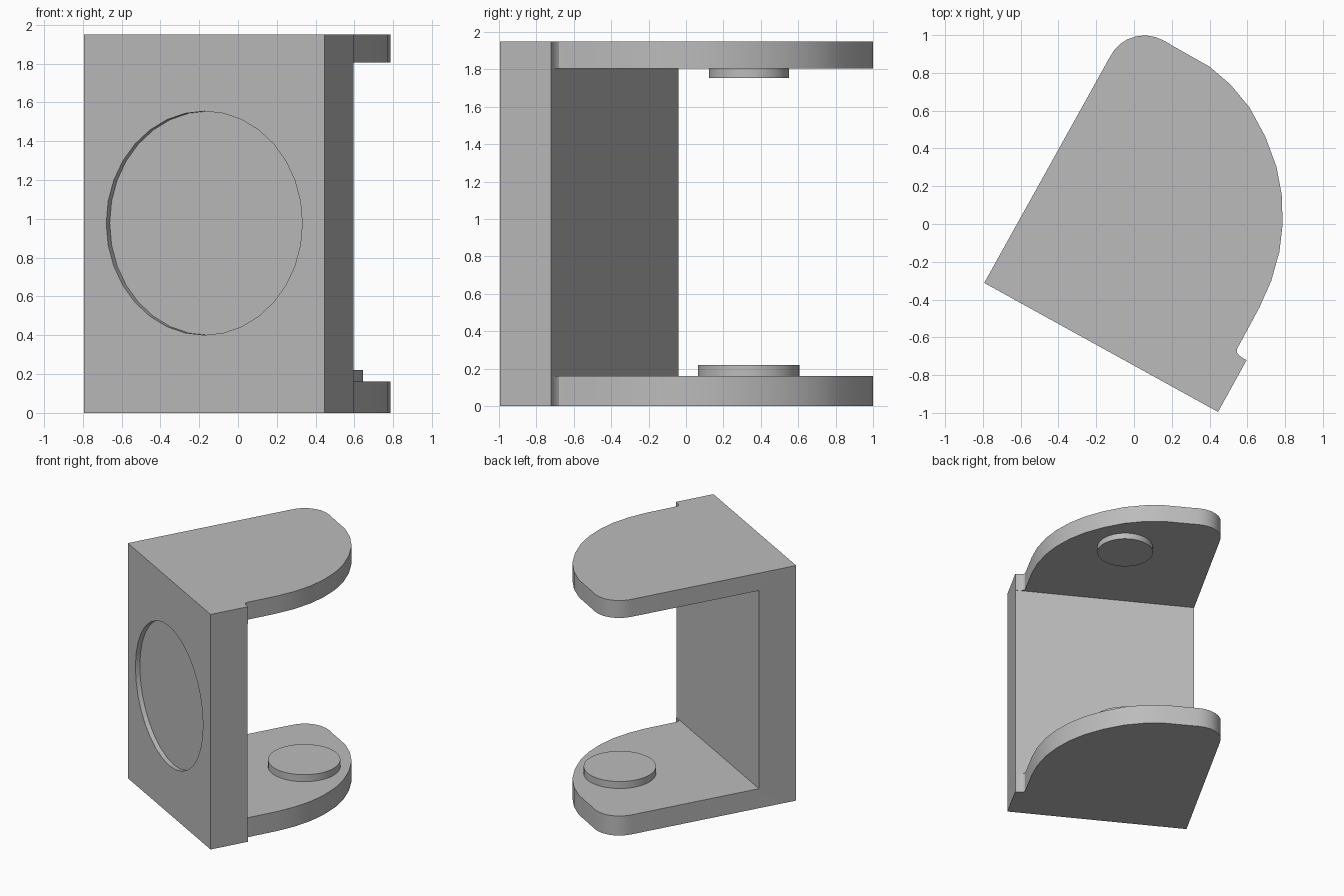
import bpy, bmesh, math
from mathutils import Matrix, Vector

if "Cube" in bpy.data.objects:
    bpy.data.objects.remove(bpy.data.objects["Cube"], do_unlink=True)

HEIGHT = 1.95
FLOOR, CEILING = 0.162, 1.805          # inner faces of the two plates
CORNER = Vector((-0.793, -0.312, 0))   # front left corner of the wall
ALONG = Vector((1.238, -0.683, 0)).normalized()
INWARD = Vector((-ALONG.y, ALONG.x, 0))
WIDTH, WALL = 1.414, 0.311

grey = bpy.data.materials.new("plain grey")
grey.use_nodes = True
colour = (0.5, 0.5, 0.5, 1)
grey.diffuse_color = colour
grey.node_tree.nodes["Principled BSDF"].inputs["Base Color"].default_value = colour


def finish(name, bm):
    bmesh.ops.recalc_face_normals(bm, faces=bm.faces)
    mesh = bpy.data.meshes.new(name)
    bm.to_mesh(mesh)
    bm.free()
    mesh.materials.append(grey)
    obj = bpy.data.objects.new(name, mesh)
    bpy.context.collection.objects.link(obj)
    return obj


def prism(name, outline, z0, z1):
    bm = bmesh.new()
    face = bm.faces.new([bm.verts.new((p[0], p[1], z0)) for p in outline])
    top = bmesh.ops.extrude_face_region(bm, geom=[face])["geom"]
    bmesh.ops.translate(bm, vec=(0, 0, z1 - z0),
                        verts=[v for v in top if isinstance(v, bmesh.types.BMVert)])
    return finish(name, bm)


def cylinder(name, centre, radius, depth, axis=Vector((0, 0, 1)), segments=48):
    bm = bmesh.new()
    matrix = Matrix.Translation(centre) @ axis.to_track_quat("Z", "Y").to_matrix().to_4x4()
    bmesh.ops.create_cone(bm, cap_ends=True, segments=segments, radius1=radius,
                          radius2=radius, depth=depth, matrix=matrix)
    return finish(name, bm)


def select(obj):
    bpy.ops.object.select_all(action="DESELECT")
    obj.select_set(True)
    bpy.context.view_layer.objects.active = obj


def cut(obj, cutter):
    cutter.hide_render = True
    mod = obj.modifiers.new("cut", "BOOLEAN")
    mod.operation, mod.solver, mod.object = "DIFFERENCE", "EXACT", cutter
    select(obj)
    bpy.ops.object.modifier_apply(modifier=mod.name)
    bpy.data.objects.remove(cutter, do_unlink=True)


def place(u, v):
    return CORNER + ALONG * u + INWARD * v


# Plan outline: straight wall corners, notch, bowed edge, rounded tip
outline = [
    (-0.793, -0.312), (0.445, -0.995), (0.596, -0.721),
    (0.575, -0.709), (0.556, -0.695), (0.545, -0.68), (0.544, -0.664),
    (0.664, -0.442), (0.727, -0.300), (0.770, -0.146), (0.787, 0.0),
    (0.782, 0.156), (0.754, 0.304), (0.695, 0.463), (0.612, 0.616),
    (0.511, 0.738), (0.400, 0.833), (0.210, 0.940), (0.165, 0.968),
    (0.115, 0.989), (0.060, 0.999), (0.010, 0.993), (-0.035, 0.978),
    (-0.075, 0.952), (-0.105, 0.920), (-0.130, 0.880)]
bracket = prism("bracket_body", outline, 0, HEIGHT)

# Opening between the plates, behind the wall
opening = [place(u, v) for u, v in
           ((-0.5, WALL), (WIDTH + 0.8, WALL), (WIDTH + 0.8, 2.5), (-0.5, 2.5))]
cut(bracket, prism("opening_cutter", opening, FLOOR, CEILING))

# Shallow round recess in the front face
recess = place(WIDTH / 2, 0) + Vector((0, 0, 0.978))
cut(bracket, cylinder("recess_cutter", recess, 0.577, 0.074, INWARD, 32))

# Round bosses facing each other on the plates
lower = cylinder("lower_boss", (0.373, 0.335, 0.18), 0.272, 0.08)
upper = cylinder("upper_boss", (0.373, 0.337, 1.795), 0.215, 0.08)

for obj in (bracket, lower, upper):
    select(obj)
    bpy.ops.object.shade_smooth_by_angle(angle=math.radians(30))
